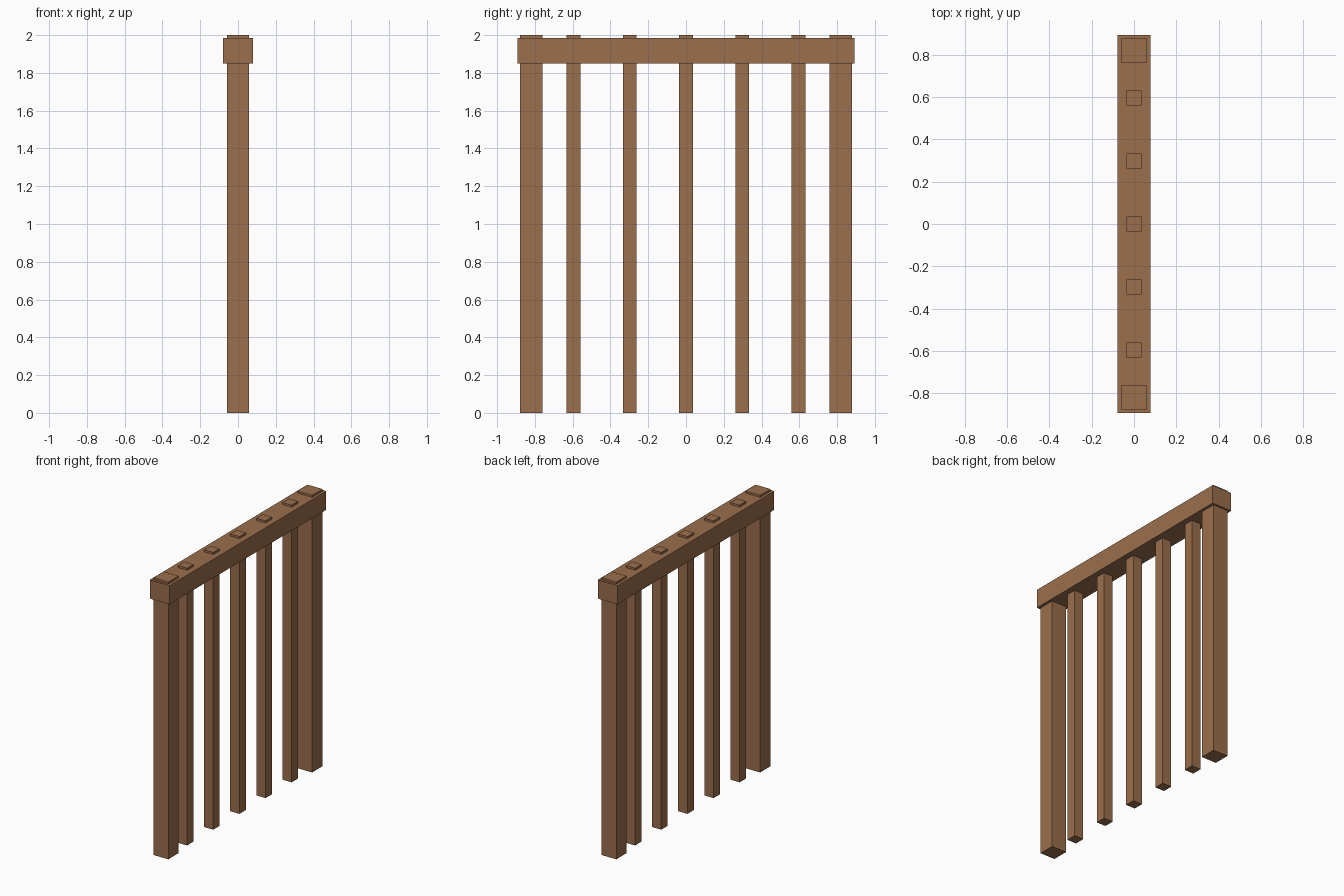
import bpy

cube = bpy.data.objects.get("Cube")
if cube:
    bpy.data.objects.remove(cube, do_unlink=True)

wood = bpy.data.materials.new("brown_wood")
wood.use_nodes = True
brown = (0.328, 0.156, 0.073, 1.0)
wood.diffuse_color = brown
wood.node_tree.nodes["Principled BSDF"].inputs["Base Color"].default_value = brown


def box(name, width, depth, y, bottom, top):
    """Add a wooden box centred on x = 0."""
    bpy.ops.mesh.primitive_cube_add(size=1, location=(0, y, (bottom + top) / 2))
    obj = bpy.context.object
    obj.name = name
    obj.scale = (width, depth, top - bottom)
    bpy.ops.object.transform_apply(location=False, rotation=False, scale=True)
    obj.data.materials.append(wood)
    return obj


HEIGHT = 2.0
POST = 0.118
SLAT = 0.073
SPACING = 0.298

# Top rail
box("top_rail", 0.158, 1.786, 0, 1.85, 1.985)

# Thick end posts, rising through the rail
for name, side in (("front_post", -1), ("back_post", 1)):
    box(name, POST, POST, side * 0.82, 0, HEIGHT)

# Thin slats, evenly spaced between the posts
for i in range(5):
    box(f"slat_{i + 1}", SLAT, SLAT, (i - 2) * SPACING, 0, HEIGHT)
